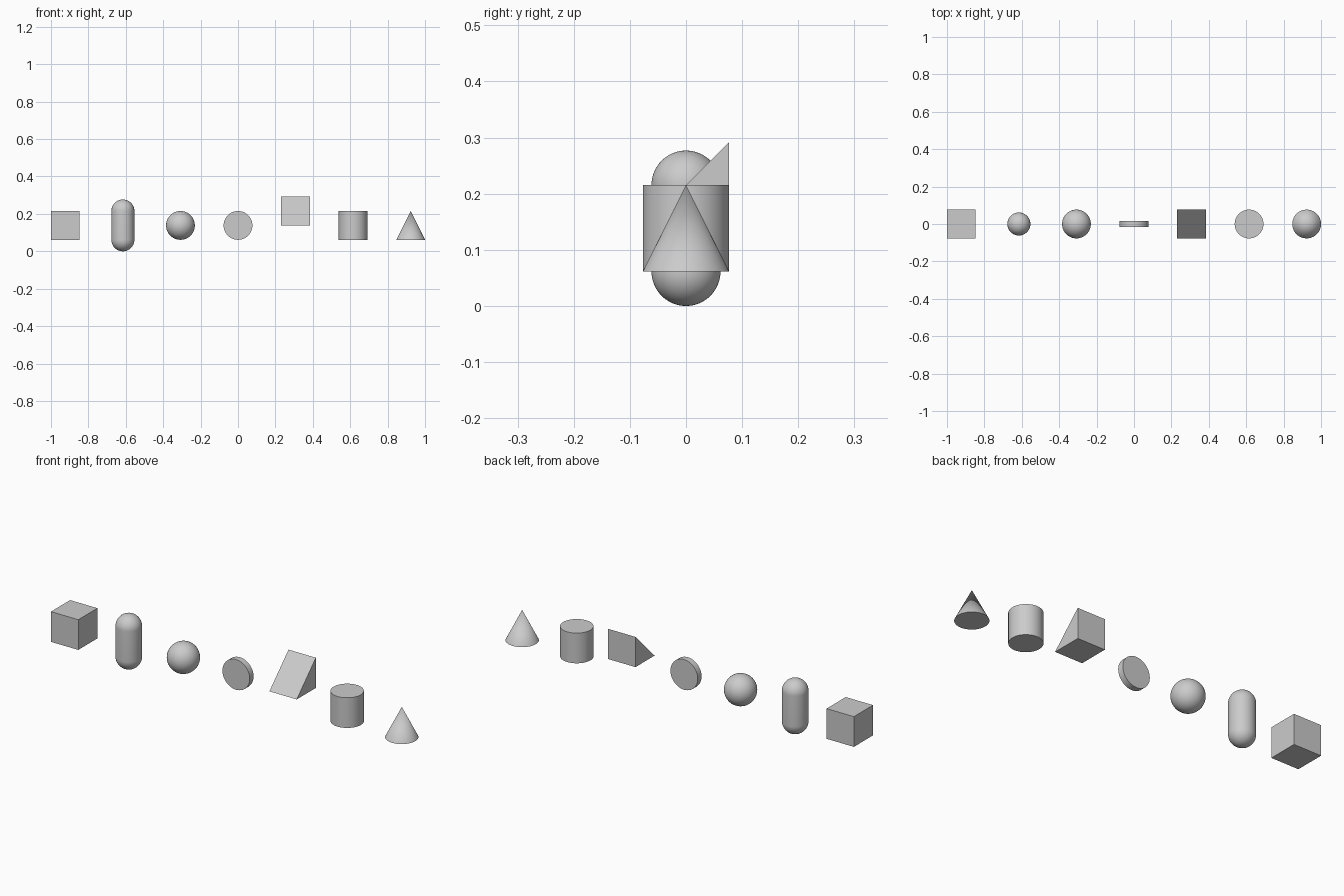
import bpy
import bmesh
import math
from mathutils import Matrix, Vector

default = bpy.data.objects.get("Cube")
if default:
    bpy.data.objects.remove(default, do_unlink=True)

U = 2 / 13          # edge of the basic block
MID = 0.9 * U       # height of the row's centre line
SEGS = 64

grey = bpy.data.materials.new("light grey")
grey.use_nodes = True
grey.diffuse_color = (0.6, 0.6, 0.6, 1)
grey.node_tree.nodes["Principled BSDF"].inputs["Base Color"].default_value = (0.6, 0.6, 0.6, 1)


def add_part(name, slot, build, smooth=True):
    """Build one solid in block units and place it in the row."""
    bm = bmesh.new()
    build(bm)
    bmesh.ops.recalc_face_normals(bm, faces=bm.faces)
    bmesh.ops.scale(bm, vec=(U, U, U), verts=bm.verts)
    mesh = bpy.data.meshes.new(name)
    bm.to_mesh(mesh)
    bm.free()
    mesh.materials.append(grey)
    obj = bpy.data.objects.new(name, mesh)
    obj.location = (slot * 2 * U, 0, MID)
    bpy.context.collection.objects.link(obj)
    if smooth:
        bpy.ops.object.select_all(action="DESELECT")
        obj.select_set(True)
        bpy.context.view_layer.objects.active = obj
        bpy.ops.object.shade_smooth_by_angle(angle=math.radians(35))


def round_solid(bottom, top, depth, matrix=Matrix()):
    return lambda bm: bmesh.ops.create_cone(
        bm, cap_ends=True, segments=SEGS, radius1=bottom, radius2=top,
        depth=depth, matrix=matrix)


def ball(radius, stretch=0):
    """Sphere whose halves are pulled apart; a stretch gives a capsule."""
    def build(bm):
        bmesh.ops.create_uvsphere(bm, u_segments=SEGS, v_segments=32, radius=radius)
        if stretch:
            equator = [e for e in bm.edges if all(abs(v.co.z) < 1e-4 for v in e.verts)]
            bmesh.ops.split_edges(bm, edges=equator)
            for face in bm.faces:
                face.tag = face.calc_center_median().z > 0
            for vert in bm.verts:
                vert.co.z += stretch if vert.link_faces[0].tag else -stretch
            rim = [e for e in bm.edges if e.is_boundary]
            bmesh.ops.bridge_loops(bm, edges=rim)
    return build


def block(bm):
    bmesh.ops.create_cube(bm, size=1)


def ramp(bm):
    # Triangular side profile, extruded across the width
    profile = [(-0.5, 0), (0.5, 0), (0.5, 1)]
    side = bm.faces.new([bm.verts.new((-0.5, y, z)) for y, z in profile])
    out = bmesh.ops.extrude_face_region(bm, geom=[side])
    moved = [g for g in out["geom"] if isinstance(g, bmesh.types.BMVert)]
    bmesh.ops.translate(bm, vec=Vector((1, 0, 0)), verts=moved)
    if not side.is_valid or len(bm.faces) < 5:
        bm.faces.new([v for v in bm.verts if v.co.x < 0])


# The row of solids, from -x to +x
add_part("block", -3, block, smooth=False)
add_part("capsule", -2, ball(0.4, 0.5))
add_part("ball", -1, ball(0.5))
add_part("disc", 0, round_solid(0.5, 0.5, 0.2, Matrix.Rotation(math.pi / 2, 4, "X")))
add_part("ramp", 1, ramp, smooth=False)
add_part("cylinder", 2, round_solid(0.5, 0.5, 1))
add_part("cone", 3, round_solid(0.5, 0, 1))
